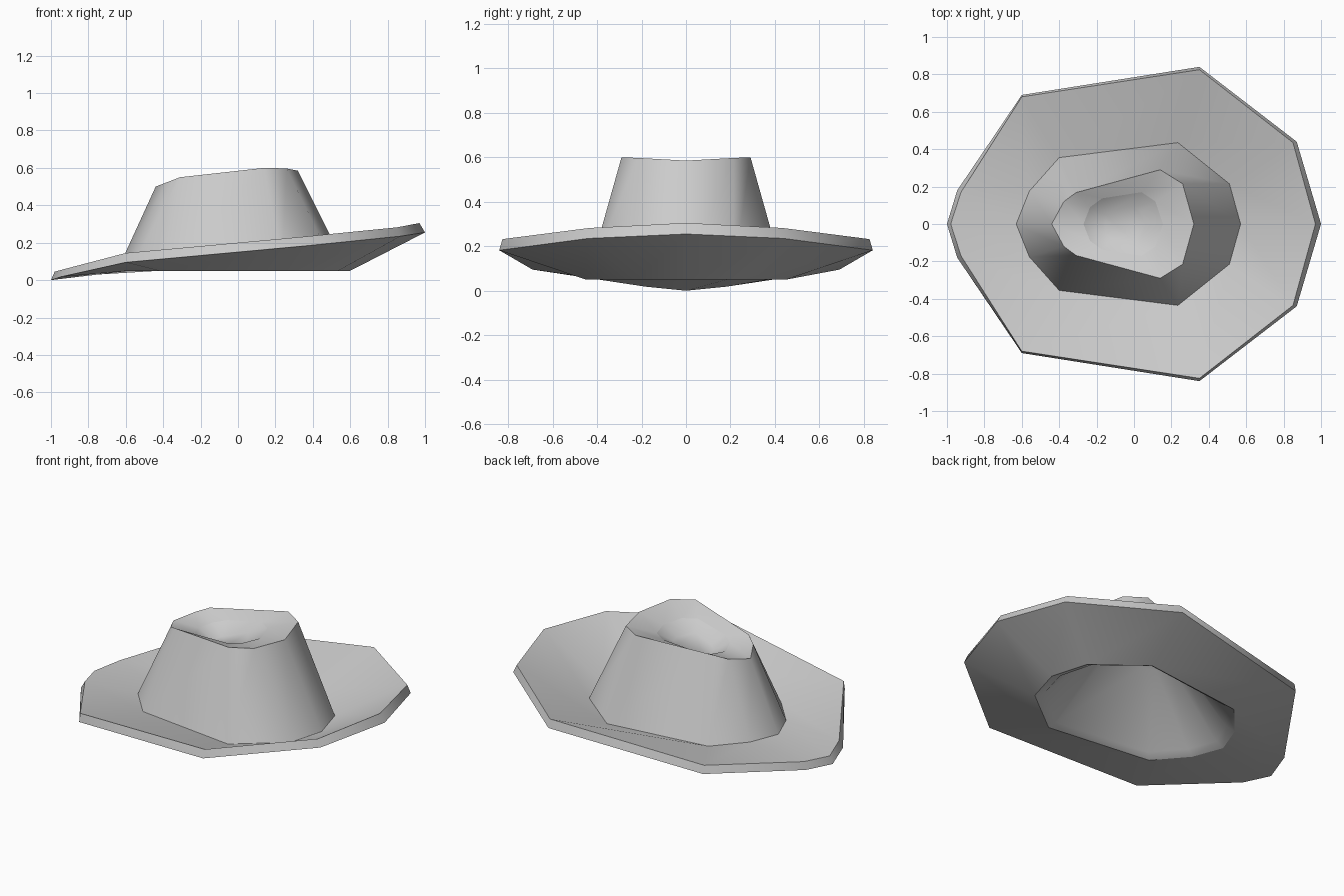
import bpy, bmesh
from math import radians

if "Cube" in bpy.data.objects:
    bpy.data.objects.remove(bpy.data.objects["Cube"])


def ring(half):
    """Close a half outline (back tip to front tip, on +y) by mirroring in y."""
    return half + [(x, -y, z) for x, y, z in half[-2:0:-1]]


def moved(half, s, dz, cx=-.05):
    """Scale a half outline about (cx, 0) and shift it vertically."""
    return [(cx + (x - cx) * s, y * s, z + dz) for x, y, z in half]


# Half cross-sections: tip, four side corners, tip
brim_low = [(-1, 0, 0), (-.945, .18, .018), (-.6, .69, .095),
            (.35, .84, .182), (.87, .44, .235), (1, 0, .255)]
brim_high = [(-.98, 0, .045), (-.925, .17, .06), (-.6, .68, .145),
             (.35, .825, .232), (.85, .435, .282), (.97, 0, .305)]
crown_base = [(-.63, 0, .085), (-.56, .175, .085), (-.40, .355, .085),
              (.235, .435, .085), (.51, .215, .085), (.57, 0, .085)]
crown_rim = [(-.44, 0, .50), (-.375, .12, .525), (-.31, .168, .55),
             (.14, .29, .60), (.26, .215, .597), (.32, 0, .585)]
dent_edge = [(-.27, 0, .50), (-.235, .09, .508), (-.17, .137, .522),
             (.04, .17, .555), (.115, .12, .555), (.155, 0, .55)]
dent_floor = moved(dent_edge, .55, -.05)

# Inner hollow, tapering from the opening to just below the dent
opening = [(-.65, 0, .05), (-.58, .185, .05), (-.42, .37, .05),
           (.245, .45, .05), (.535, .225, .05), (.6, 0, .05)]
hollow_low = moved(crown_base, .95, -.01)
hollow_top = moved(dent_edge, 1.0, -.07)

# Hat: one closed shell, skinned from the dent out to the brim and up inside
sections = [dent_floor, dent_edge, crown_rim, crown_base, brim_high, brim_low,
            opening, hollow_low, hollow_top]
hard = (1, 2, 3, 4, 5, 6)  # sections that form crisp edges
bm = bmesh.new()
loops = [[bm.verts.new(p) for p in ring(s)] for s in sections]
for a, b in zip(loops, loops[1:]):
    n = len(a)
    for i in range(n):
        j = (i + 1) % n
        bm.faces.new((a[i], a[j], b[j], b[i]))
bm.faces.new(loops[0])
bm.faces.new(loops[-1])
for k in hard:
    for v, w in zip(loops[k], loops[k][1:] + loops[k][:1]):
        bm.edges.get((v, w)).smooth = False
bmesh.ops.recalc_face_normals(bm, faces=bm.faces)
mesh = bpy.data.meshes.new("hat")
bm.to_mesh(mesh)
bm.free()
hat = bpy.data.objects.new("hat", mesh)
bpy.context.collection.objects.link(hat)

# Smooth shading, keeping the hard brim, crown and dent edges
bpy.context.view_layer.objects.active = hat
hat.select_set(True)
bpy.ops.object.shade_smooth_by_angle(angle=radians(60), keep_sharp_edges=True)
